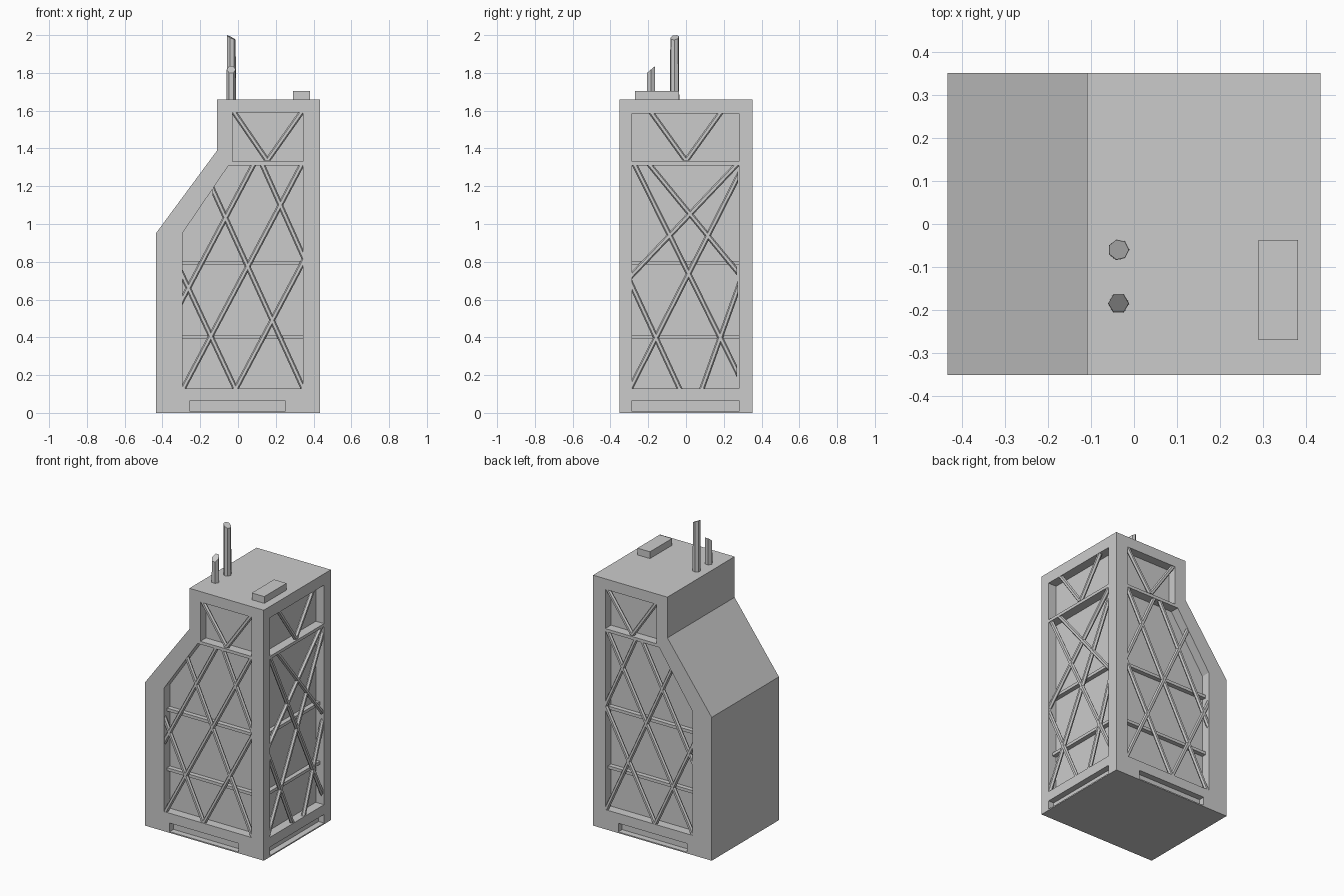
import bpy, bmesh, math
from mathutils import Vector

if "Cube" in bpy.data.objects:
    bpy.data.objects.remove(bpy.data.objects["Cube"])

HX, HY = 0.435, 0.352      # body half sizes
DEPTH = 0.06               # recess depth

# Map (across, inward depth, height) to a point on each decorated wall
WALLS = {
    "front": lambda u, d, w: (u, -HY + d, w),
    "back": lambda u, d, w: (u, HY - d, w),
    "right": lambda u, d, w: (HX - d, u, w),
}


def loft(name, ring_a, ring_b):
    """Solid between two matching rings of points."""
    bm = bmesh.new()
    a = [bm.verts.new(p) for p in ring_a]
    b = [bm.verts.new(p) for p in ring_b]
    bm.faces.new(a)
    bm.faces.new(b)
    for i in range(len(a)):
        j = (i + 1) % len(a)
        bm.faces.new((a[i], a[j], b[j], b[i]))
    bmesh.ops.recalc_face_normals(bm, faces=bm.faces)
    me = bpy.data.meshes.new(name)
    bm.to_mesh(me)
    bm.free()
    ob = bpy.data.objects.new(name, me)
    bpy.context.collection.objects.link(ob)
    return ob


def prism(name, wall, pts, d0, d1):
    """Extrude an outline on a wall from depth d0 to d1."""
    f = WALLS[wall]
    return loft(name, [f(u, d0, w) for u, w in pts], [f(u, d1, w) for u, w in pts])


def rect(u0, u1, w0, w1):
    return [(u0, w0), (u1, w0), (u1, w1), (u0, w1)]


def strut(name, wall, p, q, r=0.014, sides=6):
    """Hexagonal rod just inside the wall plane, ends trimmed flush with the frame."""
    f = WALLS[wall]
    p, q = Vector(p), Vector(q)
    t = (q - p).normalized()
    n = Vector((-t.y, t.x))
    rings = []
    for e in (p, q):
        flat = min(abs(e.y - h) for h in (0.13, 1.31, 1.335, 1.59)) < 0.008
        ring = []
        for i in range(sides):
            a = math.tau * i / sides
            s = r * math.cos(a)
            k = -n.y * s / t.y if flat else -n.x * s / t.x
            v = e + n * s + t * k
            ring.append(f(v.x, r + r * math.sin(a), v.y))
        rings.append(ring)
    return loft(name, *rings)


# Tower body with stepped, sloping left side
body = prism("tower_body", "front",
             [(-HX, 0), (HX, 0), (HX, 1.66), (-0.11, 1.66), (-0.11, 1.39), (-HX, 0.95)],
             0, 2 * HY)

# Outlines and bracing for the long walls and the right wall
side = dict(
    cuts=[[(-0.295, 0.13), (0.345, 0.13), (0.345, 1.31), (-0.05, 1.31), (-0.295, 0.95)],
          rect(-0.03, 0.345, 1.33, 1.59), rect(-0.255, 0.25, 0.008, 0.065)],
    span=(-0.295, 0.345),
    struts=[(-0.135, 1.185, 0.345, 0.13), (0.13, 1.31, 0.345, 0.83),
            (0.08, 1.31, -0.295, 0.60), (0.345, 0.80, -0.01, 0.13),
            (-0.295, 0.73, -0.015, 0.13), (-0.29, 0.13, 0.335, 1.31),
            (-0.02, 1.59, 0.155, 1.335), (0.335, 1.59, 0.155, 1.335)])
end = dict(
    cuts=[rect(-0.285, 0.28, 0.13, 1.31), rect(-0.285, 0.28, 1.33, 1.585),
          rect(-0.285, 0.28, 0.008, 0.065)],
    span=(-0.285, 0.28),
    struts=[(-0.27, 1.31, 0.27, 0.22), (-0.19, 1.31, 0.27, 0.75),
            (0.265, 1.31, -0.285, 0.73), (0.275, 1.25, -0.285, 0.15),
            (-0.285, 0.67, -0.035, 0.13), (0.275, 0.66, 0.085, 0.13),
            (-0.18, 1.585, 0, 1.335), (0.18, 1.585, 0, 1.335)])

for wall, spec in (("front", side), ("back", side), ("right", end)):
    # Window recesses and base slot
    for pts in spec["cuts"]:
        depth = 0.04 if pts[0][1] < 0.1 else DEPTH
        cutter = prism("recess_cutter", wall, pts, -0.05, depth)
        cutter.hide_render = True
        mod = body.modifiers.new("recess", "BOOLEAN")
        mod.operation, mod.solver, mod.object = "DIFFERENCE", "EXACT", cutter
        bpy.context.view_layer.objects.active = body
        bpy.ops.object.modifier_apply(modifier=mod.name)
        bpy.data.objects.remove(cutter)
    # Horizontal floor bars against the recess back
    for z in (0.40, 0.795):
        prism(wall + "_floor_bar", wall, rect(*spec["span"], z - 0.01, z + 0.01), 0.03, DEPTH + 0.005)
    # Diagonal bracing
    for a, b, c, d in spec["struts"]:
        strut(wall + "_brace", wall, (a, b), (c, d))

# Roof box
prism("roof_box", "front", rect(0.29, 0.382, 1.655, 1.705), HY - 0.27, HY - 0.037)


def mast(name, x, y, top, slope, sides):
    """Roof mast with a slanted top; slope is the (x, y) gradient of the cut."""
    pts = [(0.025 * math.cos(math.tau * i / sides), 0.025 * math.sin(math.tau * i / sides))
           for i in range(sides)]
    loft(name, [(x + u, y + v, 1.655) for u, v in pts],
         [(x + u * 0.95, y + v * 0.95, top + u * slope[0] + v * slope[1]) for u, v in pts])


# Roof masts
mast("tall_mast", -0.036, -0.06, 1.987, (-0.5, 0.15), 7)
mast("short_mast", -0.036, -0.185, 1.818, (0, 0.8), 6)
